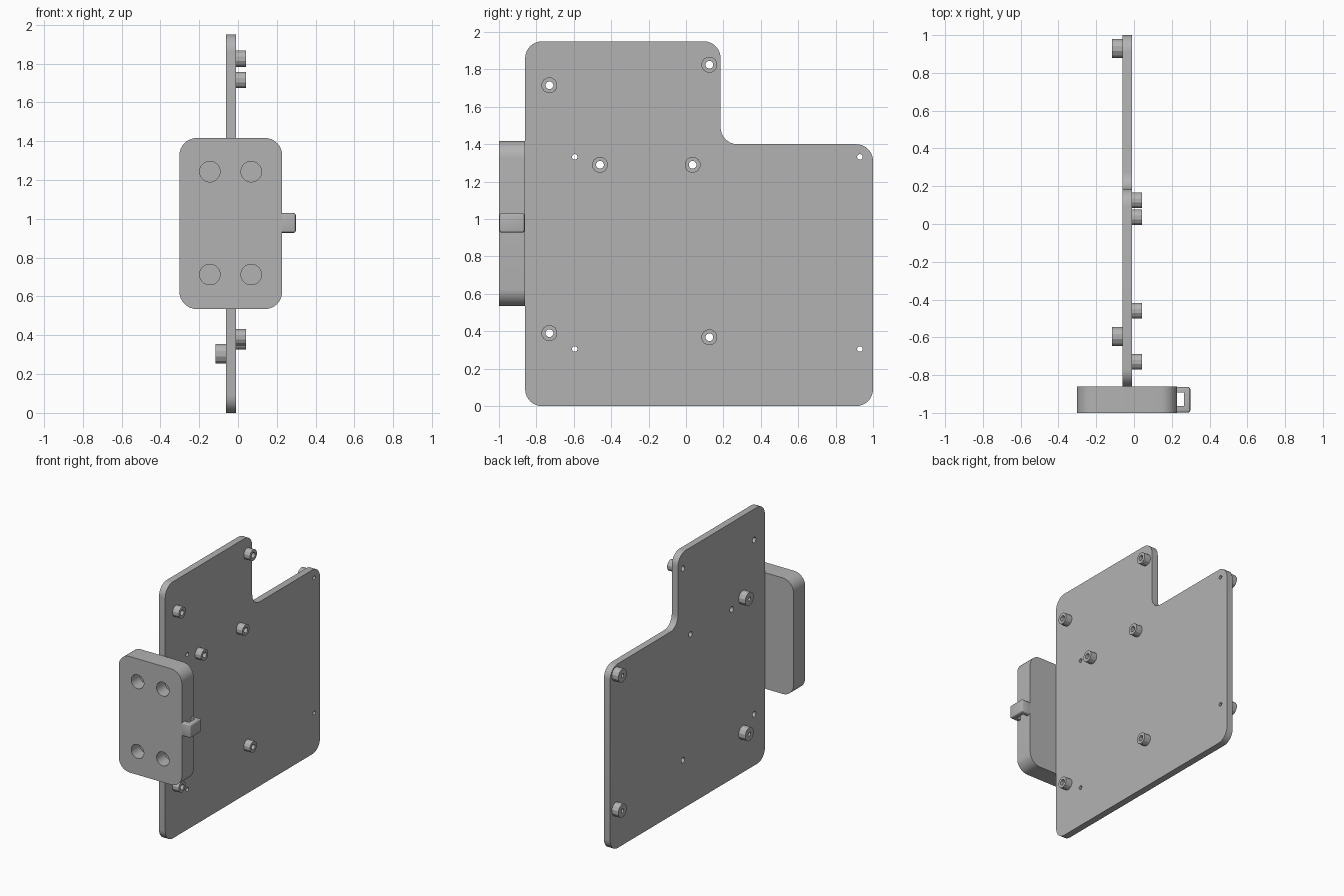
import bpy, bmesh, math
from mathutils import Vector

if "Cube" in bpy.data.objects:
    bpy.data.objects.remove(bpy.data.objects["Cube"], do_unlink=True)

grey = bpy.data.materials.new("light_grey")
grey.use_nodes = True
grey.diffuse_color = (0.45, 0.45, 0.45, 1)
grey.node_tree.nodes["Principled BSDF"].inputs["Base Color"].default_value = grey.diffuse_color


def circle(a, b, r, sides=24):
    return [(a + r * math.cos(math.tau * (i + 0.5) / sides),
             b + r * math.sin(math.tau * (i + 0.5) / sides)) for i in range(sides)]


def rounded(corners, r, steps=8):
    """Round every right-angled corner of an outline."""
    out = []
    for i, c in enumerate(corners):
        p = Vector(c)
        d1 = (Vector(corners[i - 1]) - p).normalized()
        d2 = (Vector(corners[(i + 1) % len(corners)]) - p).normalized()
        centre = p + r * (d1 + d2)
        for k in range(steps + 1):
            t = math.pi / 2 * k / steps
            out.append(tuple(centre - r * (d2 * math.cos(t) + d1 * math.sin(t))))
    return out


def rect(a0, b0, a1, b1):
    return [(a0, b0), (a1, b0), (a1, b1), (a0, b1)]


def prism(name, outlines, axis, lo, hi):
    """Extrude outlines along an axis; the other two axes keep their order."""
    bm = bmesh.new()
    for outline in outlines:
        rings = []
        for depth in (lo, hi):
            ring = []
            for a, b in outline:
                co = [a, b]
                co.insert(axis, depth)
                ring.append(bm.verts.new(co))
            rings.append(ring)
        low, high = rings
        bm.faces.new(low)
        bm.faces.new(high)
        for i in range(len(low)):
            bm.faces.new((low[i - 1], low[i], high[i], high[i - 1]))
    bmesh.ops.recalc_face_normals(bm, faces=bm.faces)
    mesh = bpy.data.meshes.new(name)
    bm.to_mesh(mesh)
    bm.free()
    obj = bpy.data.objects.new(name, mesh)
    bpy.context.collection.objects.link(obj)
    mesh.materials.append(grey)
    return obj


def activate(obj):
    bpy.ops.object.select_all(action='DESELECT')
    obj.select_set(True)
    bpy.context.view_layer.objects.active = obj


def cut(obj, outlines, axis, lo, hi):
    cutter = prism("cutter", outlines, axis, lo, hi)
    cutter.hide_render = True
    activate(obj)
    mod = obj.modifiers.new("holes", 'BOOLEAN')
    mod.operation = 'DIFFERENCE'
    mod.solver = 'EXACT'
    mod.object = cutter
    bpy.ops.object.modifier_apply(modifier=mod.name)
    bpy.data.objects.remove(cutter, do_unlink=True)


def smooth(obj):
    activate(obj)
    bpy.ops.object.shade_smooth_by_angle(angle=math.radians(25))


# Standoff positions as (y, z)
left_spots = [(-0.73, 1.715), (0.125, 1.825), (-0.46, 1.29),
              (0.035, 1.29), (-0.73, 0.39), (0.125, 0.368)]
right_spots = [(y, z) for y in (-0.595, 0.93) for z in (0.305, 1.332)]

# Notched mounting plate
outline = [(-0.86, 0), (1, 0), (1, 1.4), (0.185, 1.4), (0.185, 1.95), (-0.86, 1.95)]
plate = prism("mounting_plate", [rounded(outline, 0.09)], 0, -0.062, -0.01)
cut(plate, [circle(y, z, 0.021, 12) for y, z in left_spots]
    + [circle(y, z, 0.015, 12) for y, z in right_spots], 0, -0.2, 0.2)
smooth(plate)

# Hollow standoffs on both faces
for side, spots, r, hole, lo, hi in (("left", left_spots, 0.043, 0.021, -0.01, 0.042),
                                     ("right", right_spots, 0.052, 0.015, -0.117, -0.062)):
    for n, (y, z) in enumerate(spots, 1):
        post = prism(f"{side}_standoff_{n}", [circle(y, z, r, 12)], 0, lo, hi)
        cut(post, [circle(y, z, hole, 12)], 0, -0.3, 0.3)

# Rounded front block with four blind pockets
block = prism("front_block", [rounded(rect(-0.302, 0.535, 0.228, 1.417), 0.09)], 1, -1, -0.86)
cut(block, [circle(x, z, 0.053) for x in (-0.145, 0.068) for z in (0.713, 1.243)],
    1, -1.1, -0.9)
smooth(block)

# Strap loop on the block's side
loop = prism("strap_loop", [rect(0.2, -0.998, 0.298, -0.863)], 2, 0.928, 1.03)
bevel = loop.modifiers.new("soft_edges", 'BEVEL')
bevel.width = 0.012
bevel.segments = 3
activate(loop)
bpy.ops.object.modifier_apply(modifier=bevel.name)
cut(loop, [rect(0.19, -0.963, 0.264, -0.893)], 2, 0.8, 1.2)
smooth(loop)
